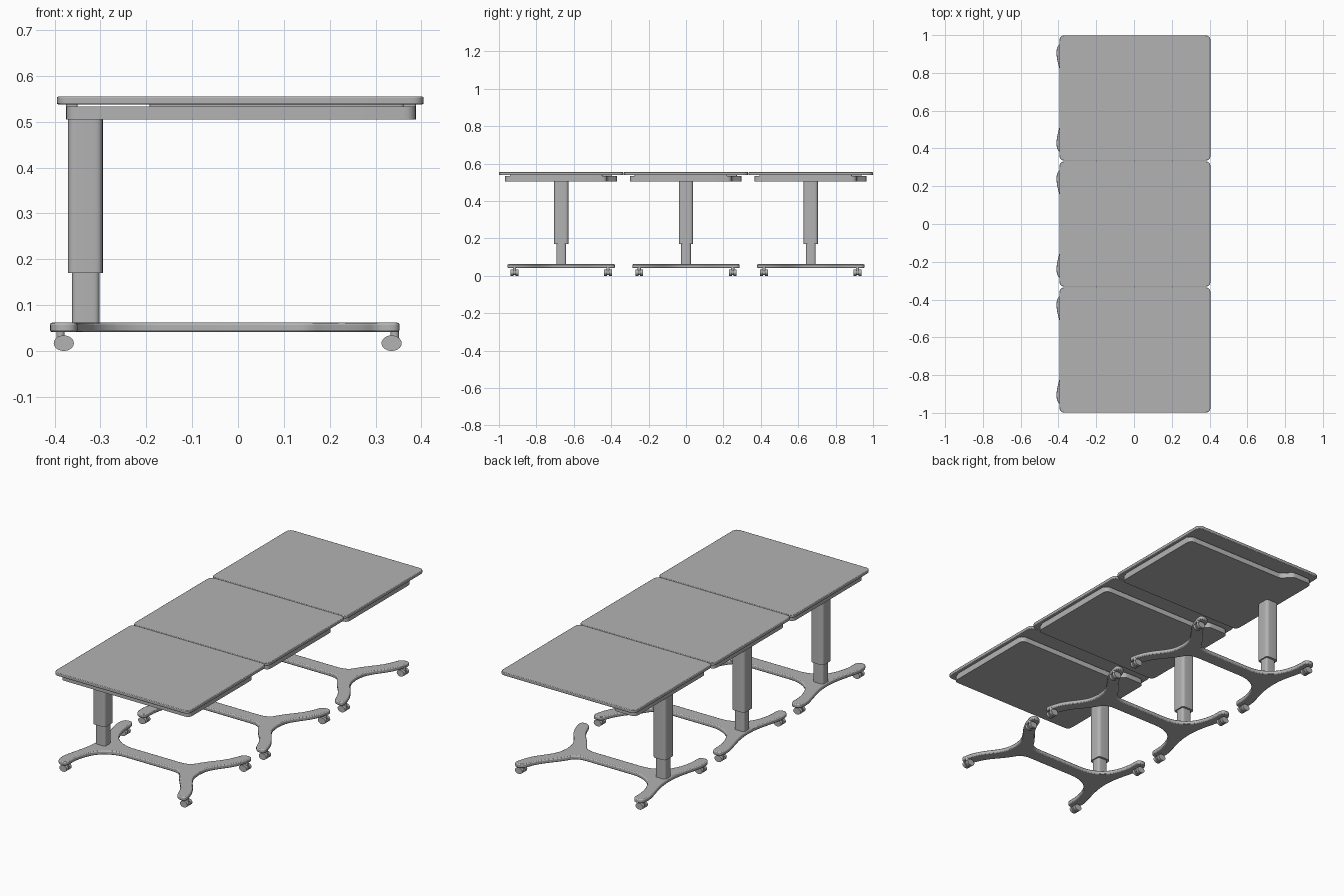
import bpy
import bmesh
import math
from mathutils import Vector

cube = bpy.data.objects.get("Cube")
if cube:
    bpy.data.objects.remove(cube, do_unlink=True)

grey = bpy.data.materials.new("Light grey")
grey.use_nodes = True
colour = (0.45, 0.45, 0.45, 1)
grey.diffuse_color = colour
grey.node_tree.nodes["Principled BSDF"].inputs["Base Color"].default_value = colour


def rounded(points, steps=5):
    """Round each corner of (x, y, cut) points, cutting that far back along both edges."""
    out = []
    for i, (x, y, cut) in enumerate(points):
        p = Vector((x, y))
        a = Vector(points[i - 1][:2]) - p
        b = Vector(points[(i + 1) % len(points)][:2]) - p
        if cut == 0:
            out.append(p)
            continue
        a = p + a.normalized() * min(cut, a.length * 0.49)
        b = p + b.normalized() * min(cut, b.length * 0.49)
        for k in range(steps + 1):
            t = k / steps
            out.append(a * (1 - t) ** 2 + p * 2 * t * (1 - t) + b * t * t)
    return out


def rect(x0, x1, y0, y1, cut):
    return [(x0, y0, cut), (x1, y0, cut), (x1, y1, cut), (x0, y1, cut)]


def finish(name, bm, y, bevel=0):
    mesh = bpy.data.meshes.new(name)
    bmesh.ops.recalc_face_normals(bm, faces=bm.faces)
    bm.to_mesh(mesh)
    bm.free()
    mesh.materials.append(grey)
    ob = bpy.data.objects.new(name, mesh)
    bpy.context.collection.objects.link(ob)
    ob.location.y = y
    if bevel:
        mod = ob.modifiers.new("Edge bevel", 'BEVEL')
        mod.width = bevel
        mod.segments = 2
        mod.angle_limit = math.radians(50)
    bpy.ops.object.select_all(action='DESELECT')
    ob.select_set(True)
    bpy.context.view_layer.objects.active = ob
    bpy.ops.object.shade_smooth_by_angle(angle=math.radians(35))
    return ob


def slab(name, points, z0, z1, y, bevel=0):
    """Extrude a rounded outline from z0 up to z1."""
    bm = bmesh.new()
    face = bm.faces.new([bm.verts.new((p.x, p.y, z0)) for p in rounded(points)])
    top = bmesh.ops.extrude_face_region(bm, geom=[face])["geom"]
    bmesh.ops.translate(bm, vec=(0, 0, z1 - z0),
                        verts=[v for v in top if isinstance(v, bmesh.types.BMVert)])
    return finish(name, bm, y, bevel)


def cylinder(name, centre, radius, depth, y, axis='Z', scale=(1, 1, 1)):
    bm = bmesh.new()
    bmesh.ops.create_cone(bm, cap_ends=True, segments=20, radius1=radius,
                          radius2=radius, depth=depth)
    if axis == 'Y':
        for v in bm.verts:
            v.co = Vector((v.co.x, v.co.z, v.co.y))
    bmesh.ops.scale(bm, vec=scale, verts=bm.verts)
    bmesh.ops.translate(bm, vec=centre, verts=bm.verts)
    return finish(name, bm, y)


# Half of the forked base outline, from the +x end round to the -x end
half_base = [
    (0.237, 0.00, 0), (0.245, 0.07, 0.06), (0.335, 0.19, 0.06),
    (0.358, 0.287, 0.03), (0.302, 0.287, 0.03), (0.270, 0.20, 0.06),
    (0.190, 0.105, 0.04), (0.150, 0.038, 0.05), (-0.225, 0.038, 0.05),
    (-0.310, 0.090, 0.05), (-0.350, 0.19, 0.06), (-0.350, 0.287, 0.03),
    (-0.405, 0.287, 0.03), (-0.413, 0.225, 0.04), (-0.372, 0.07, 0.06),
    (-0.368, 0.00, 0),
]
base_outline = half_base + [(x, -y, c) for x, y, c in reversed(half_base[1:-1])]

# Under-top tray, with its back edge stepping out above the post
tray_outline = [
    (-0.375, -0.300, 0.028), (0.388, -0.300, 0.028), (0.388, 0.245, 0.028),
    (-0.210, 0.245, 0.015), (-0.255, 0.297, 0.015), (-0.375, 0.297, 0.028),
]

for n, y in enumerate((-0.667, 0.0, 0.667), 1):
    tag = f"_{n}"
    # Table top and the tray hung below it
    slab("table_top" + tag, rect(-0.395, 0.405, -0.332, 0.332, 0.03),
         0.538, 0.555, y, 0.003)
    slab("under_tray" + tag, tray_outline, 0.505, 0.533, y)
    slab("post_side_spacer" + tag, rect(-0.375, -0.350, -0.275, 0.272, 0.006),
         0.532, 0.539, y)
    slab("far_side_spacer" + tag, rect(0.360, 0.388, -0.275, 0.220, 0.006),
         0.532, 0.539, y)
    slab("middle_spacer" + tag, rect(-0.193, 0.362, -0.26, 0.21, 0.01),
         0.532, 0.539, y)

    # Telescopic post
    slab("post_sleeve" + tag, rect(-0.371, -0.295, -0.038, 0.038, 0.018),
         0.17, 0.507, y)
    slab("post_inner" + tag, rect(-0.362, -0.302, -0.026, 0.026, 0.014),
         0.055, 0.18, y)

    # Forked base and its four casters
    slab("base" + tag, base_outline, 0.041, 0.062, y, 0.005)
    for end, cx in (("post", -0.380), ("far", 0.335)):
        out = -1 if cx < 0 else 1
        for side, cy in (("front", -0.25), ("back", 0.25)):
            part = f"_{end}_{side}{tag}"
            cylinder("caster_stem" + part, (cx + out * 0.007, cy, 0.035),
                     0.009, 0.026, y)
            cylinder("caster_hub" + part, (cx, cy, 0.018), 0.014, 0.03, y, 'Y')
            for k, dy in (("a", -0.013), ("b", 0.013)):
                cylinder(f"caster_wheel_{k}" + part, (cx, cy + dy, 0.017),
                         0.017, 0.016, y, 'Y', (1.3, 1, 1))
